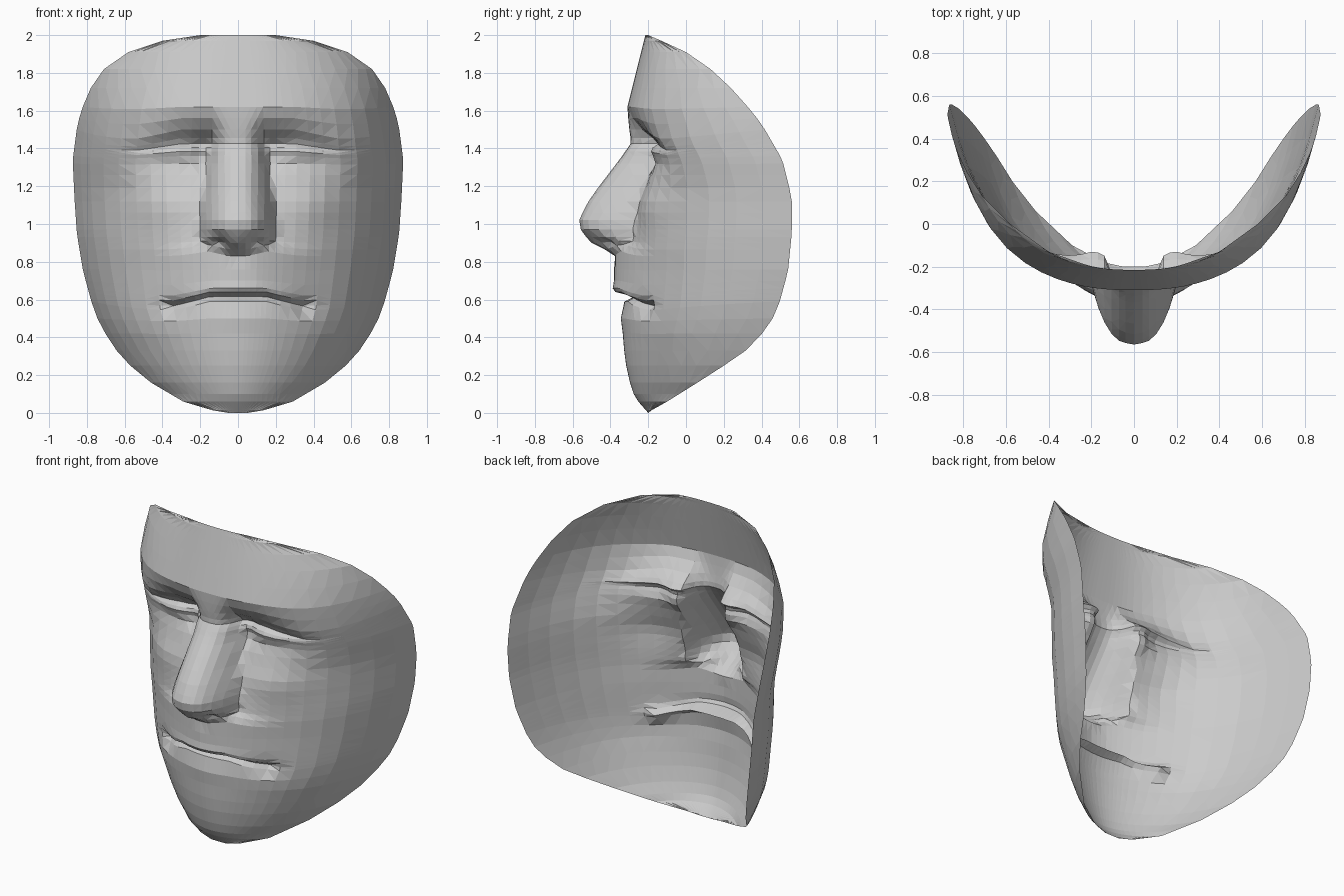
import bpy, bmesh
from math import exp


def lerp_table(table, t):
    """Piecewise linear lookup in ascending (key, value...) rows."""
    if t <= table[0][0]:
        return table[0][1:]
    for a, b in zip(table, table[1:]):
        if t <= b[0]:
            k = (t - a[0]) / (b[0] - a[0])
            return tuple(p + (q - p) * k for p, q in zip(a[1:], b[1:]))
    return table[-1][1:]


def blob(x, z, cx, cz, sx, sz):
    return exp(-((x - cx) / sx) ** 2 - ((z - cz) / sz) ** 2)


def clamp(t):
    return max(0, min(t, 1))


# Rim: height, half width, depth
RIM = [(0, .05, -.2), (.015, .14, -.18), (.06, .29, -.1), (.16, .46, .06), (.25, .57, .2),
       (.36, .67, .36), (.53, .76, .48), (.75, .82, .54), (.95, .853, .56), (1.14, .866, .56),
       (1.34, .875, .51), (1.53, .85, .4), (1.69, .8, .27), (1.82, .71, .13), (1.91, .58, 0),
       (1.97, .4, -.13), (2, .2, -.2)]
# Centre line of the face without nose and lips: height, depth
CENTRE = [(0, -.2), (.08, -.27), (.2, -.31), (.35, -.33), (.5, -.34), (.85, -.325), (1.0, -.285),
          (1.2, -.25), (1.35, -.28), (1.5, -.3), (1.62, -.31), (1.8, -.265), (2, -.215)]
# Roundness exponent of the cross-section over height
ROUND = [(.3, 1.9), (.8, 1.9), (1.2, 2.3), (1.5, 2.5), (1.8, 2.4)]
# Nose: height, ridge depth, half width
NOSE = [(.83, -.375, .1), (.86, -.42, .17), (.9, -.5, .195), (.96, -.555, .205), (1.02, -.565, .205),
        (1.1, -.53, .19), (1.2, -.46, .175), (1.35, -.345, .155), (1.43, -.29, .14),
        (1.5, -.3, .13), (1.58, -.308, .14)]
NOSE_SECTION = [(0, 1), (.3, .96), (.5, .84), (.7, .62), (.88, .3), (1, 0)]
# Lips: height, offset, then fade over x
LIPS = [(.42, 0), (.5, -.005), (.59, .01), (.615, .06), (.64, -.04), (.66, -.055), (.7, -.05),
        (.83, -.055), (.9, 0)]
LIPS_FADE = [(0, 1), (.1, .9), (.2, .6), (.36, .15), (.42, 0)]
# Eye sockets: height, inset, then fade over x
EYES = [(1.1, 0), (1.2, .02), (1.27, .05), (1.33, .085), (1.37, .085), (1.385, .08), (1.405, .09),
        (1.425, .115), (1.45, .1), (1.5, .055), (1.55, .02), (1.61, 0)]
EYES_FADE = [(0, .8), (.12, 1.15), (.3, 1), (.42, .75), (.53, .35), (.66, 0)]

ROWS = [2, 1.97, 1.91, 1.82, 1.72, 1.62, 1.56, 1.5, 1.455, 1.425, 1.405, 1.385, 1.36, 1.32, 1.26,
        1.19, 1.12, 1.06, 1.02, .97, .93, .9, .865, .83, .76, .7, .66, .64, .615, .59, .5, .42,
        .33, .25, .16, .1, .06, .015, 0]
COLS = [0, .04, .07, .105, .14, .17, .205, .25, .31, .38, .46, .54, .63, .71, .78, .83, .87]


def surface(u, z):
    w, rim_y = lerp_table(RIM, z)
    x = u * w
    c = lerp_table(CENTRE, z)[0]
    # rounded face shell, turning back near the rim
    k = .38 * clamp((2 - z) / .35) * clamp(z / .4)
    y = c + (rim_y - c) * ((1 - k) * u ** lerp_table(ROUND, z)[0] + k * u ** 8)
    # sockets, inner eye corner, eyeball, cheekbone, mouth
    y += lerp_table(EYES, z)[0] * lerp_table(EYES_FADE, x)[0]
    y += .035 * blob(x, z, .19, 1.37, .06, .09)
    y -= .02 * blob(x, z, .34, 1.38, .1, .05)
    y -= .03 * blob(x, z, .4, 1.1, .15, .15)
    y += lerp_table(LIPS, z)[0] * lerp_table(LIPS_FADE, x)[0]
    y += .05 * blob(x, z, .34, .61, .06, .035)
    # nose with nostril hollows
    if .82 < z < 1.58:
        ridge, nw = lerp_table(NOSE, z)
        y += (ridge - y) * lerp_table(NOSE_SECTION, x / nw)[0]
        y += .07 * blob(x, z, .1, .9, .045, .03)
    # raised nostril wings, drooping mouth corners and outer eyes
    z += .035 * clamp(x / .16) ** 2 * blob(x, z, .1, .85, .15, .05)
    z -= .055 * clamp((x - .15) / .2) * exp(-((z - .61) / .1) ** 2) * (1 - u ** 3)
    z -= .055 * clamp((x - .3) / .25) * exp(-((z - 1.49) / .11) ** 2) * (1 - u ** 6)
    return x, y, z


# Half of the mask as a sheet, mirrored across x
bm = bmesh.new()
grid = [[bm.verts.new(surface(c / COLS[-1], z)) for c in COLS] for z in ROWS]
for i in range(len(ROWS) - 1):
    for j in range(len(COLS) - 1):
        bm.faces.new((grid[i][j], grid[i + 1][j], grid[i + 1][j + 1], grid[i][j + 1]))
bmesh.ops.triangulate(bm, faces=bm.faces[:], quad_method='SHORT_EDGE')
mesh = bpy.data.meshes.new("face_mask")
bm.to_mesh(mesh)
bm.free()
mask = bpy.data.objects.new("face_mask", mesh)
bpy.context.collection.objects.link(mask)
mirror = mask.modifiers.new("mirror", 'MIRROR')
mirror.use_clip = True
mirror.merge_threshold = .001
